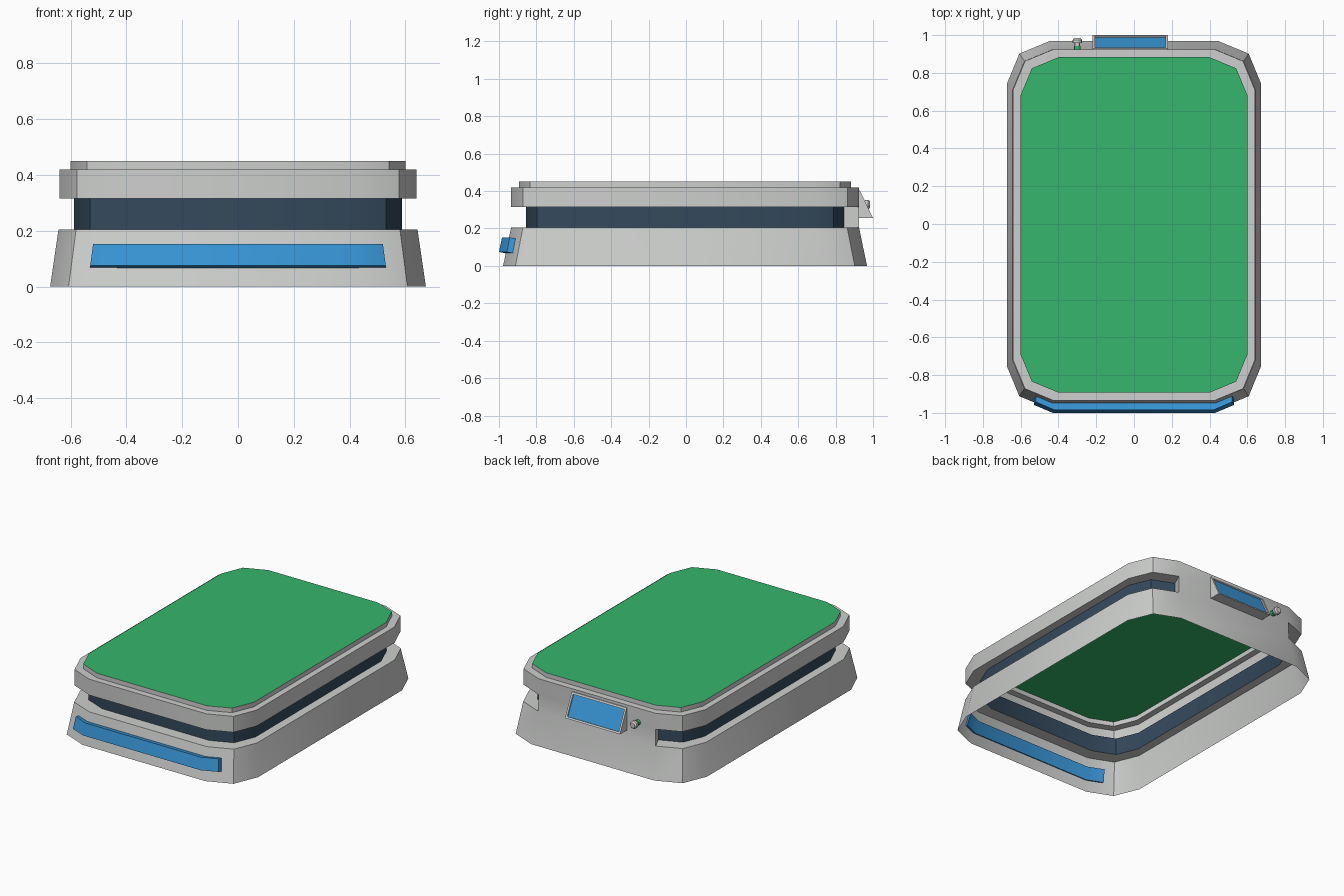
import bpy, bmesh, math
from mathutils import Matrix

if "Cube" in bpy.data.objects:
    bpy.data.objects.remove(bpy.data.objects["Cube"])

OFF = -0.005  # body sits slightly forward of the overall centre


def mat(name, r, g, b):
    lin = [((c / 255 + 0.055) / 1.055) ** 2.4 for c in (r, g, b)]
    m = bpy.data.materials.new(name)
    m.diffuse_color = (*lin, 1)
    m.use_nodes = True
    m.node_tree.nodes["Principled BSDF"].inputs["Base Color"].default_value = m.diffuse_color
    return m


GREY = mat("light_grey", 205, 207, 205)
NAVY = mat("dark_slate_blue", 52, 73, 92)
BLUE = mat("bright_blue", 56, 150, 215)
GREEN = mat("green", 54, 182, 108)


def finish(bm, name, mats, recalc=True):
    if recalc:
        bmesh.ops.recalc_face_normals(bm, faces=bm.faces[:])
    me = bpy.data.meshes.new(name)
    bm.to_mesh(me)
    bm.free()
    ob = bpy.data.objects.new(name, me)
    bpy.context.collection.objects.link(ob)
    for m in mats:
        me.materials.append(m)
    bpy.ops.object.select_all(action='DESELECT')
    ob.select_set(True)
    bpy.context.view_layer.objects.active = ob
    bpy.ops.object.shade_smooth_by_angle(angle=math.radians(30))
    return ob


def outline(hx, hy):
    """Rectangle with two-step corners, counter-clockwise from front right."""
    k = hx * 0.335          # corner length
    c = k * 0.293           # middle corner point inset
    q = [(hx, hy - k), (hx - c, hy - c), (hx - k, hy)]
    return ([(x, -y) for x, y in reversed(q)] + q
            + [(-x, y) for x, y in reversed(q)] + [(-x, -y) for x, y in q])


# Body: open shell lofted through half-width, half-depth, height
profile = [(0.673, 0.973, 0), (0.643, 0.93, 0.205), (0.587, 0.85, 0.205),
           (0.587, 0.85, 0.315), (0.64, 0.93, 0.315), (0.64, 0.93, 0.42),
           (0.60, 0.888, 0.42), (0.60, 0.888, 0.45)]
bm = bmesh.new()
rings = [[bm.verts.new((x, y + OFF, z)) for x, y in outline(hx, hy)]
         for hx, hy, z in profile]
BACK = 5  # segment along the back, where the groove is filled
for r in range(len(rings) - 1):
    for i in range(12):
        if i == BACK and r in (1, 2, 3):
            continue
        j = (i + 1) % 12
        f = bm.faces.new((rings[r][i], rings[r][j], rings[r + 1][j], rings[r + 1][i]))
        f.material_index = 1 if r == 2 else 0
# Flush back wall and the groove's two ends
bm.faces.new((rings[1][5], rings[1][6], rings[4][6], rings[4][5]))
bm.faces.new([rings[r][5] for r in (4, 3, 2, 1)])
bm.faces.new([rings[r][6] for r in (1, 2, 3, 4)])
# Green top surface
bm.faces.new(rings[-1]).material_index = 2
finish(bm, "body_shell", [GREY, NAVY, GREEN], recalc=False)

# Front bumper: tilted section swept along the front and round the corners
section = [(-0.955, 0.065), (-1.0, 0.075), (-0.984, 0.152), (-0.935, 0.143)]
path = [(-0.53, 0.042), (-0.43, 0), (0.43, 0), (0.53, 0.042)]
bm = bmesh.new()
rows = [[bm.verts.new((x * (1 - 0.25 * (z - 0.07)), y + dy, z)) for y, z in section]
        for x, dy in path]
for a, b in zip(rows, rows[1:]):
    for i in range(4):
        j = (i + 1) % 4
        bm.faces.new((a[i], a[j], b[j], b[i]))
bm.faces.new(rows[0])
bm.faces.new(rows[-1])
finish(bm, "front_bumper", [BLUE])

# Rear display: wedge housing with an inset screen
bm = bmesh.new()
tri = [(0.92, 0.255), (1.0, 0.255), (0.93, 0.402), (0.92, 0.402)]
L, R = [[bm.verts.new((x, y, z)) for y, z in tri] for x in (-0.22, 0.18)]
sides = [bm.faces.new((L[i], L[(i + 1) % 4], R[(i + 1) % 4], R[i])) for i in range(4)]
bm.faces.new(L)
bm.faces.new(R)
bmesh.ops.recalc_face_normals(bm, faces=bm.faces[:])
screen = sides[1]
bmesh.ops.inset_region(bm, faces=[screen], thickness=0.018)
bmesh.ops.inset_region(bm, faces=[screen], thickness=0.0005, depth=-0.008)
screen.material_index = 1
finish(bm, "rear_display", [GREY, BLUE], recalc=False)


# Rear knob: green collar, stem and cap along y
def turned(name, y0, y1, r0, r1, m):
    bm = bmesh.new()
    bmesh.ops.create_cone(
        bm, cap_ends=True, segments=12, radius1=r0, radius2=r1, depth=y1 - y0,
        matrix=Matrix.Translation((-0.30, (y0 + y1) / 2, 0.328))
        @ Matrix.Rotation(-math.pi / 2, 4, 'X'))
    finish(bm, name, [m])


turned("knob_collar", 0.92, 0.943, 0.018, 0.018, GREEN)
turned("knob_stem", 0.92, 0.962, 0.014, 0.014, GREY)
turned("knob_cap", 0.957, 0.974, 0.025, 0.025, GREY)
turned("knob_cap_end", 0.974, 0.984, 0.025, 0.017, GREY)
